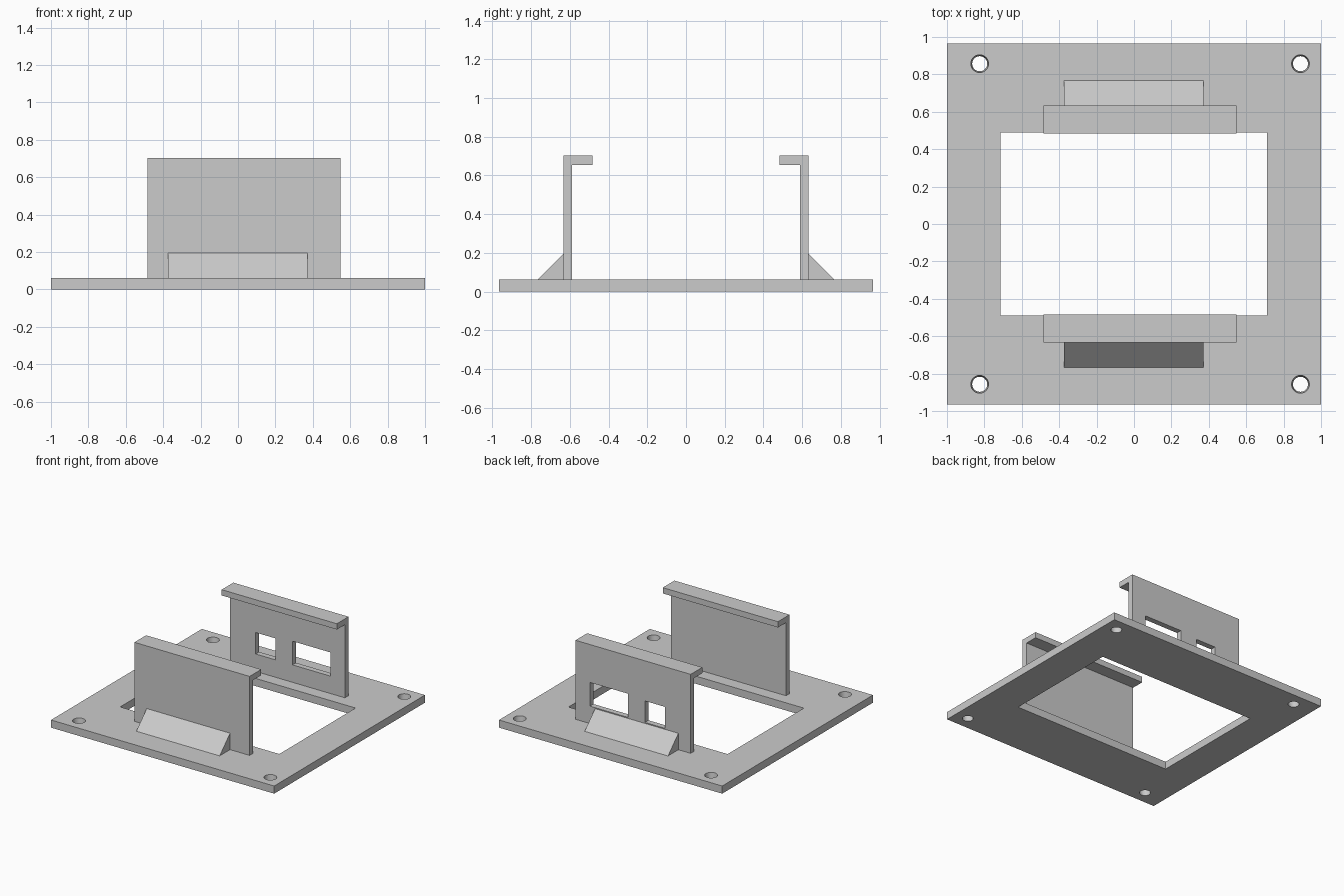
import bpy, bmesh
from mathutils import Matrix

cube = bpy.data.objects.get("Cube")
if cube:
    bpy.data.objects.remove(cube, do_unlink=True)

# Single plain grey plastic
grey = bpy.data.materials.new("plain grey")
grey.use_nodes = True
colour = (0.6, 0.6, 0.6, 1)
grey.diffuse_color = colour
grey.node_tree.nodes["Principled BSDF"].inputs["Base Color"].default_value = colour


def finish(name, bm):
    bmesh.ops.recalc_face_normals(bm, faces=bm.faces)
    mesh = bpy.data.meshes.new(name)
    bm.to_mesh(mesh)
    bm.free()
    mesh.materials.append(grey)
    obj = bpy.data.objects.new(name, mesh)
    bpy.context.collection.objects.link(obj)
    return obj


def box(name, x0, x1, y0, y1, z0, z1):
    bm = bmesh.new()
    centre = Matrix.Translation(((x0 + x1) / 2, (y0 + y1) / 2, (z0 + z1) / 2))
    size = Matrix.Diagonal((x1 - x0, y1 - y0, z1 - z0, 1))
    bmesh.ops.create_cube(bm, size=1, matrix=centre @ size)
    return finish(name, bm)


def extrude_profile(name, profile, x0, x1, side):
    """Extrude a (y, z) profile along x; side mirrors it to front or back."""
    bm = bmesh.new()
    face = bm.faces.new([bm.verts.new((x0, side * y, z)) for y, z in profile])
    new = bmesh.ops.extrude_face_region(bm, geom=[face])["geom"]
    verts = [v for v in new if isinstance(v, bmesh.types.BMVert)]
    bmesh.ops.translate(bm, verts=verts, vec=(x1 - x0, 0, 0))
    return finish(name, bm)


def cut(target, cutters):
    for cutter in cutters:
        mod = target.modifiers.new("cut", "BOOLEAN")
        mod.operation, mod.solver, mod.object = "DIFFERENCE", "EXACT", cutter
    bpy.context.view_layer.objects.active = target
    for mod in list(target.modifiers):
        bpy.ops.object.modifier_apply(modifier=mod.name)
    for cutter in cutters:
        bpy.data.objects.remove(cutter, do_unlink=True)


def screw_hole(x, y):
    # Slightly tapered, wider at the top
    bm = bmesh.new()
    bmesh.ops.create_cone(bm, cap_ends=True, segments=32, radius1=0.04,
                          radius2=0.048, depth=THICK + 0.004,
                          matrix=Matrix.Translation((x, y, THICK / 2)))
    return finish("hole_cutter", bm)


THICK = 0.062
WALL_OUT, WALL_IN, LIP, TOP = 0.633, 0.588, 0.484, 0.702

# Base frame with a large opening and four screw holes
base = box("base_frame", -1, 1, -0.965, 0.965, 0, THICK)
cutters = [box("opening_cutter", -0.715, 0.712, -0.488, 0.488, -0.1, 0.2)]
cutters += [screw_hole(x, y) for x in (-0.825, 0.89) for y in (-0.857, 0.857)]
cut(base, cutters)

# Upright clips with an inward lip, each braced by an outer wedge
clip = [(WALL_OUT, THICK), (WALL_OUT, TOP), (LIP, TOP), (LIP, TOP - 0.047),
        (WALL_IN, TOP - 0.047), (WALL_IN, THICK)]
wedge = [(WALL_OUT, THICK), (0.766, THICK), (WALL_OUT, 0.195)]
walls = {}
for label, side in (("front", -1), ("back", 1)):
    walls[label] = extrude_profile(label + "_clip_wall", clip, -0.485, 0.547, side)
    extrude_profile(label + "_wedge_brace", wedge, -0.375, 0.372, side)

# Two connector windows in the back wall
cut(walls["back"], [
    box("small_window_cutter", -0.253, -0.075, 0.5, 0.7, 0.203, 0.377),
    box("large_window_cutter", 0.077, 0.418, 0.5, 0.7, 0.203, 0.395),
])
